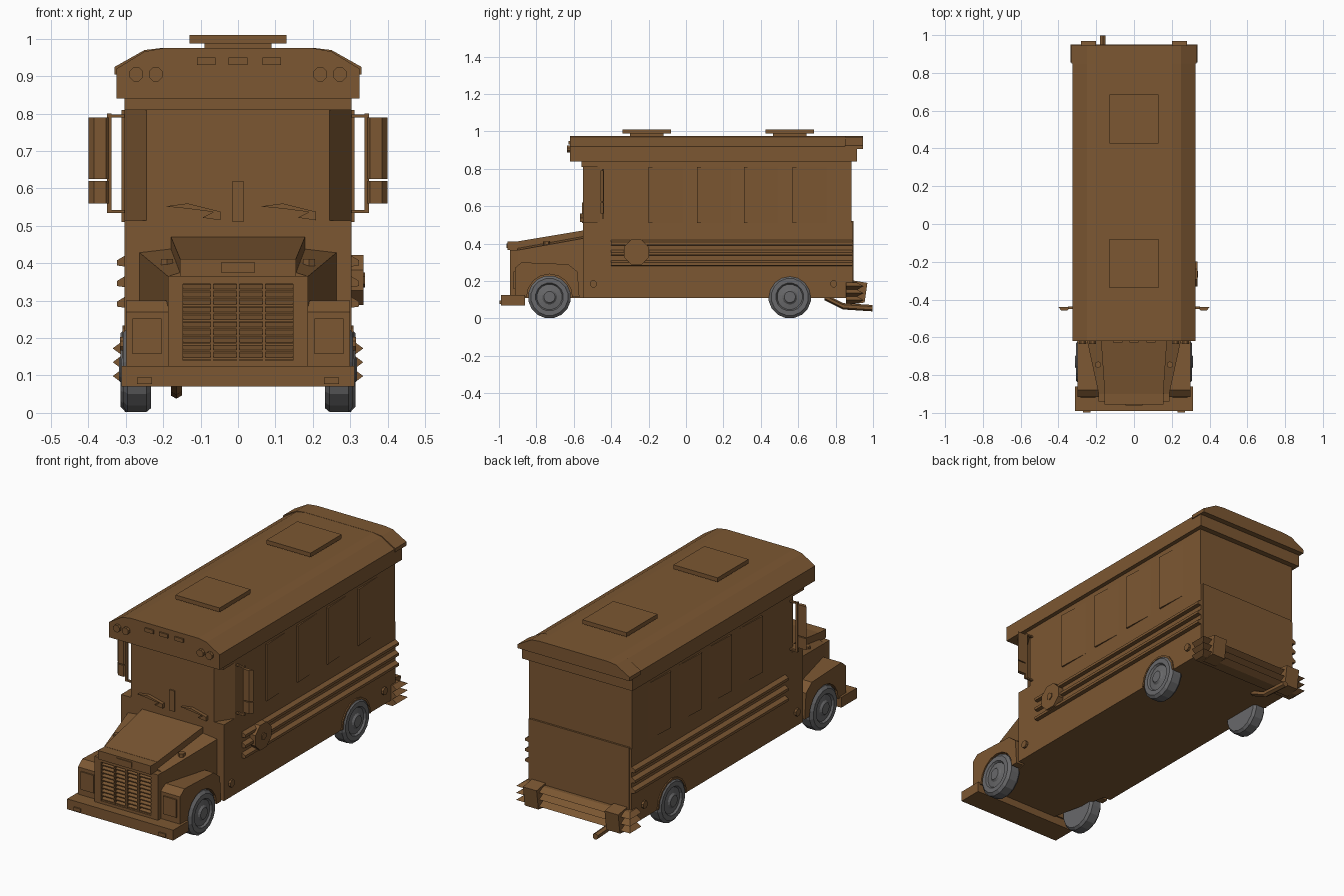
import bpy, bmesh
from math import sin, cos, pi

if "Cube" in bpy.data.objects:
    bpy.data.objects.remove(bpy.data.objects["Cube"], do_unlink=True)


def material(name, rgb):
    m = bpy.data.materials.new(name)
    m.use_nodes = True
    m.diffuse_color = (*rgb, 1)
    m.node_tree.nodes["Principled BSDF"].inputs["Base Color"].default_value = (*rgb, 1)
    return m


BROWN = material("brown paint", (0.20, 0.095, 0.032))
GREY = material("wheel grey", (0.14, 0.14, 0.145))


def loft(name, sections, mat=BROWN, mirror=False):
    """Skin matching rings of points and cap both ends."""
    bm = bmesh.new()
    rings = [[bm.verts.new(p) for p in s] for s in sections]
    n = len(rings[0])
    for a, b in zip(rings, rings[1:]):
        for i in range(n):
            j = (i + 1) % n
            bm.faces.new((a[i], a[j], b[j], b[i]))
    bm.faces.new(rings[0])
    bm.faces.new(rings[-1])
    bmesh.ops.recalc_face_normals(bm, faces=bm.faces)
    me = bpy.data.meshes.new(name)
    bm.to_mesh(me)
    bm.free()
    me.materials.append(mat)
    ob = bpy.data.objects.new(name, me)
    bpy.context.collection.objects.link(ob)
    if mirror:
        ob.modifiers.new("mirror", 'MIRROR')
    return ob


def prism(name, pts, axis, a, b, mat=BROWN, mirror=False):
    """Extrude a 2D profile along one axis from a to b."""
    place = {'x': lambda p, d: (d, p[0], p[1]),
             'y': lambda p, d: (p[0], d, p[1]),
             'z': lambda p, d: (p[0], p[1], d)}[axis]
    return loft(name, [[place(p, d) for p in pts] for d in (a, b)], mat, mirror)


def box(name, x, y, z, mirror=False):
    pts = [(x[0], y[0]), (x[1], y[0]), (x[1], y[1]), (x[0], y[1])]
    return prism(name, pts, 'z', z[0], z[1], BROWN, mirror)


def circle(u, v, r, n, turn=0.5):
    return [(u + r * cos(2 * pi * (i + turn) / n), v + r * sin(2 * pi * (i + turn) / n))
            for i in range(n)]


def symmetric(half):
    return half + [(-x, z) for x, z in reversed(half)]


# Body: lower shell, and upper shell with cut front corners
W = 0.303
box("lower_body", (-W, W), (-0.55, 0.89), (0.11, 0.515))
prism("upper_body", symmetric([(0.245, -0.55), (W, -0.46), (W, 0.885)]), 'z', 0.51, 0.85)
box("windscreen_header", (-W, W), (-0.56, -0.45), (0.81, 0.845))
box("windscreen_post", (-0.015, 0.015), (-0.557, -0.54), (0.51, 0.62))
box("rear_panel", (-0.29, 0.29), (0.88, 0.895), (0.13, 0.52))

# Roof with sloped shoulders
shoulders = [(0.325, 0.84), (0.325, 0.92), (0.25, 0.966), (0.2, 0.975)]
prism("roof", symmetric(shoulders), 'y', -0.62, 0.915)
shoulders = [(0.33, 0.905), (0.33, 0.925), (0.25, 0.97), (0.2, 0.976)]
prism("roof_rear_lip", symmetric(shoulders), 'y', 0.85, 0.945)
for y in (-0.21, 0.555):
    box("vent_neck", (-0.09, 0.09), (y - 0.09, y + 0.09), (0.97, 0.99))
    box("vent_lid", (-0.13, 0.13), (y - 0.13, y + 0.13), (0.988, 1.01))

# Roof marker lights
for x in (-0.085, 0.0, 0.09):
    box("marker_light", (x - 0.025, x + 0.025), (-0.628, -0.61), (0.93, 0.95))
for x in (0.22, 0.272):
    prism("warning_light", circle(x, 0.905, 0.02, 8), 'y', -0.635, -0.61, mirror=True)

# Side windows: panes standing proud at the front edge
for y in (-0.2, 0.06, 0.31, 0.57):
    pane = [(W + 0.009, y), (W - 0.003, y + 0.24), (W - 0.02, y + 0.24), (W - 0.02, y)]
    prism("side_window", pane, 'z', 0.51, 0.81, mirror=True)

# Rub rails, side lamps and the stop sign
for z in (0.298, 0.353, 0.408):
    rail = [(W - 0.01, z - 0.018), (W + 0.02, z - 0.014), (W + 0.02, z), (W - 0.01, z + 0.018)]
    prism("rub_rail", rail, 'y', -0.4, 0.89, mirror=True)
for y in (-0.495, 0.79):
    prism("side_lamp", circle(y, 0.185, 0.02, 8), 'x', 0.29, 0.315, mirror=True)
prism("stop_sign", circle(-0.265, 0.355, 0.072, 8), 'x', 0.3, 0.335)
prism("stop_sign_hub", circle(-0.265, 0.355, 0.02, 6), 'x', 0.33, 0.34)

# Nose tapering towards the front, with the hood on top
nose = []
for y, w, low, top_w, top in ((-0.9, 0.187, 0.365, 0.155, 0.412), (-0.54, 0.265, 0.43, 0.18, 0.472)):
    ring = symmetric([(w, 0.11), (w, low), (top_w, low + 0.01), (top_w, top)])
    nose.append([(x, y, z) for x, z in ring])
loft("nose", nose)
box("hood_lip", (-0.155, 0.155), (-0.955, -0.89), (0.365, 0.411))
box("hood_badge_plate", (-0.045, 0.045), (-0.96, -0.95), (0.376, 0.402))
prism("hood_latch", circle(0.19, -0.745, 0.018, 6), 'z', 0.38, 0.412, mirror=True)

# Grille frame, slats and uprights
box("grille_side", (0.147, 0.187), (-0.94, -0.89), (0.11, 0.366), mirror=True)
box("grille_top", (-0.15, 0.15), (-0.94, -0.89), (0.345, 0.366))
box("grille_bottom", (-0.15, 0.15), (-0.94, -0.89), (0.11, 0.14))
for x in (-0.07, 0, 0.07):
    box("grille_upright", (x - 0.004, x + 0.004), (-0.938, -0.89), (0.135, 0.35))
for i in range(10):
    z = 0.143 + i * 0.0203
    slat = [(-0.935, z), (-0.935, z + 0.005), (-0.895, z + 0.019), (-0.895, z + 0.012)]
    prism("grille_slat", slat, 'x', -0.15, 0.15)

# Front fenders with wheel arches
arch = [(-0.73 + 0.122 * cos(pi * i / 8), 0.115 + 0.122 * sin(pi * i / 8)) for i in range(9)]
fender = [(-0.915, 0.115), (-0.915, 0.27), (-0.88, 0.3), (-0.63, 0.29), (-0.58, 0.25), (-0.57, 0.115)]
prism("front_fender", fender + arch, 'x', 0.18, 0.3, mirror=True)
box("headlight", (0.205, 0.282), (-0.922, -0.9), (0.157, 0.252), mirror=True)

# Bumpers
box("front_bumper", (-0.312, 0.312), (-0.99, -0.86), (0.07, 0.125))
box("bumper_lamp", (0.23, 0.27), (-0.997, -0.98), (0.077, 0.095), mirror=True)
ribs = []
for i in range(7):
    w, y = ((0.31, 0.915), (0.335, 0.95))[i % 2]
    z = 0.08 + i * 0.0185
    ribs.append([(-w, 0.855, z), (w, 0.855, z), (w, y, z), (-w, y, z)])
loft("rear_bumper", ribs)
block = [(0.88, 0.075), (0.955, 0.085), (0.97, 0.19), (0.88, 0.205)]
prism("rear_bumper_block", block, 'x', 0.2, 0.28, mirror=True)

# Exhaust pipe
pipe = []
for y, z in ((0.74, 0.115), (0.84, 0.065), (0.998, 0.055)):
    pipe.append([(x, y, v) for x, v in circle(-0.165, z, 0.017, 6)])
loft("exhaust_pipe", pipe)

# Mirrors with their brackets
for name, low, high in (("mirror", 0.625, 0.79), ("lower_mirror", 0.56, 0.62)):
    shape = [(0.338, -0.44), (0.4, -0.44), (0.385, -0.458), (0.353, -0.458)]
    prism(name, shape, 'z', low, high, mirror=True)
box("mirror_bracket", (0.338, 0.35), (-0.45, -0.438), (0.535, 0.8), mirror=True)
for z in (0.535, 0.79):
    box("mirror_arm", (0.295, 0.345), (-0.45, -0.438), (z, z + 0.008), mirror=True)

# Wipers
for x in (-0.195, 0.06):
    blade = [(x, 0.552), (x + 0.06, 0.56), (x + 0.148, 0.538), (x + 0.148, 0.515),
             (x + 0.1, 0.522), (x + 0.13, 0.537), (x + 0.06, 0.546)]
    prism("wiper", blade, 'y', -0.568, -0.548)

# Wheels: stepped rings from the inner face to the hub
for y, x in ((-0.73, 0.0), (0.555, 0.006)):
    steps = ((0.232, 0.104), (0.245, 0.115), (0.295, 0.115), (0.308, 0.1),
             (0.308, 0.075), (0.298, 0.068), (0.303, 0.04), (0.312, 0.03))
    rings = [[(x + d, u, v) for u, v in circle(y, 0.115, r, 16)] for d, r in steps]
    loft("wheel", rings, GREY, mirror=True)

# Raised rim over each rear wheel
rim = []
for i in range(9):
    c, s = cos(pi * i / 8), sin(pi * i / 8)
    rim.append([(d, 0.555 + r * c, 0.112 + r * s)
                for d, r in ((0.29, 0.112), (0.309, 0.112), (0.309, 0.122), (0.29, 0.122))])
loft("rear_wheel_arch", rim, mirror=True)
